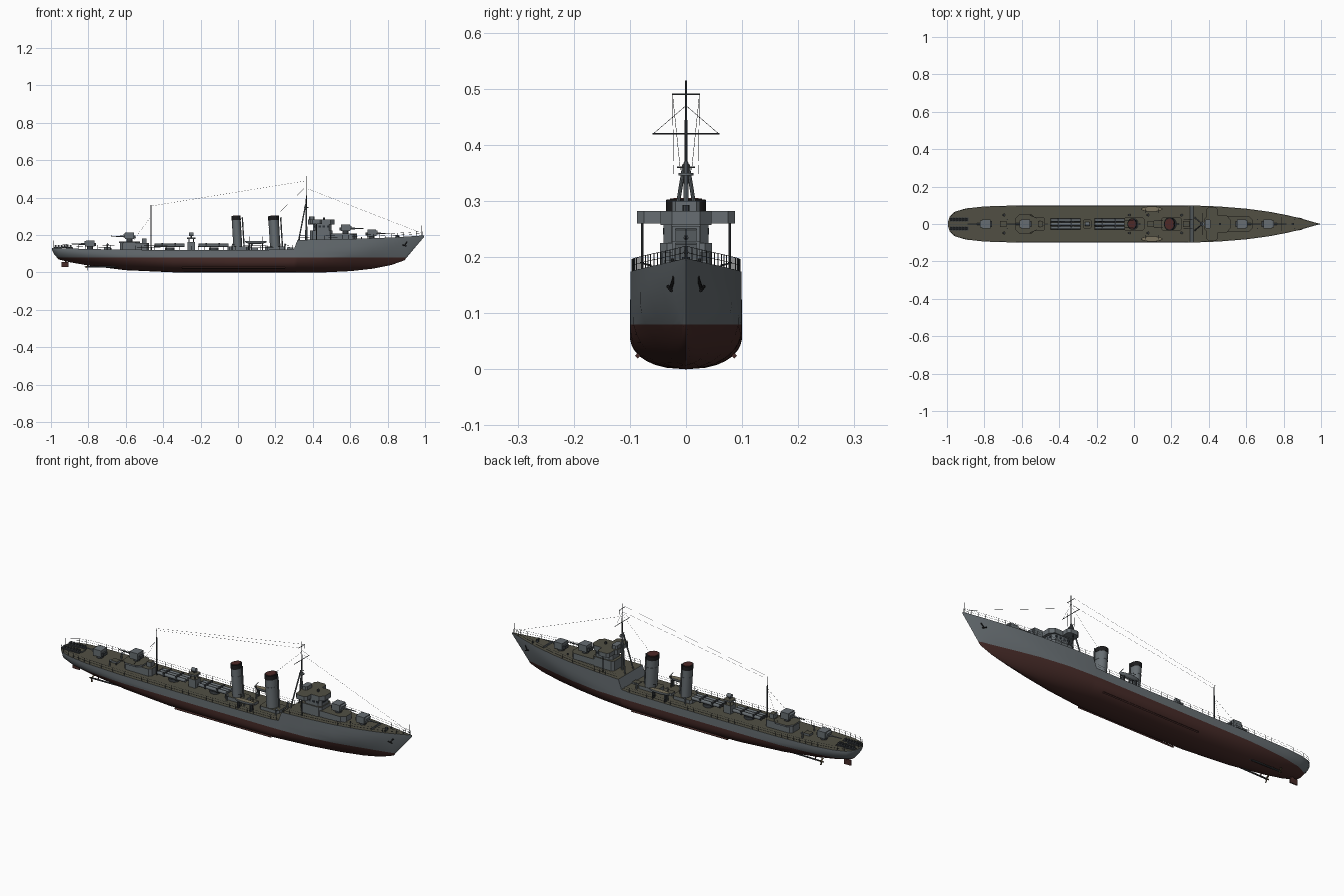
import bpy, bmesh, math
from mathutils import Vector, Matrix

if "Cube" in bpy.data.objects:
    bpy.data.objects.remove(bpy.data.objects["Cube"])

COLOURS = {
    "grey_paint": (0.135, 0.155, 0.168), "deck_brown": (0.083, 0.079, 0.057),
    "red_lead": (0.062, 0.024, 0.021), "black_paint": (0.012, 0.012, 0.013),
    "dark_steel": (0.045, 0.052, 0.058), "boat_canvas": (0.2, 0.175, 0.115),
    "funnel_inside": (0.075, 0.022, 0.02), "bronze": (0.11, 0.08, 0.04),
    "window_glass": (0.025, 0.032, 0.04)}
MATS = []
for name, rgb in COLOURS.items():
    m = bpy.data.materials.new(name)
    m.use_nodes = True
    m.diffuse_color = (*rgb, 1)
    bsdf = m.node_tree.nodes["Principled BSDF"]
    bsdf.inputs["Base Color"].default_value = (*rgb, 1)
    bsdf.inputs["Roughness"].default_value = 0.7
    MATS.append(m)
GREY, DECK, RED, BLACK, STEEL, CANVAS, INSIDE, BRONZE, GLASS = range(len(MATS))


class Part:
    """Collects primitives in one mesh and turns them into a named object."""
    def __init__(self, name):
        self.name, self.bm = name, bmesh.new()

    def paint(self, verts, mat, top=None):
        for f in {f for v in verts for f in v.link_faces}:
            f.normal_update()
            f.material_index = top if top is not None and f.normal.z > 0.7 else mat

    def box(self, c, size, mat=GREY, top=None, turn=0):
        M = Matrix.Translation(c) @ Matrix.Rotation(turn, 4, 'Y') @ Matrix.Diagonal((*size, 1))
        self.paint(bmesh.ops.create_cube(self.bm, size=1, matrix=M)["verts"], mat, top)

    def rod(self, p, q, r, mat=STEEL, r2=None, n=8, oval=1, top=None):
        p, q = Vector(p), Vector(q)
        d = q - p
        M = (Matrix.Translation((p + q) / 2) @ d.to_track_quat('Z', 'Y').to_matrix().to_4x4()
             @ Matrix.Diagonal((1, oval, 1, 1)))
        made = bmesh.ops.create_cone(self.bm, cap_ends=True, segments=n, radius1=r,
                                     radius2=r if r2 is None else r2, depth=d.length, matrix=M)
        self.paint(made["verts"], mat, top)

    def slab(self, outline, z0, z1, mat=GREY, top=None):
        lo = [self.bm.verts.new((x, y, z0)) for x, y in outline]
        hi = [self.bm.verts.new((x, y, z1)) for x, y in outline]
        n = len(lo)
        self.bm.faces.new(lo[::-1])
        self.bm.faces.new(hi)
        for i in range(n):
            self.bm.faces.new((lo[i], lo[(i + 1) % n], hi[(i + 1) % n], hi[i]))
        self.paint(lo + hi, mat, top)

    def done(self):
        used = sorted({f.material_index for f in self.bm.faces})
        for f in self.bm.faces:
            f.material_index = used.index(f.material_index)
        me = bpy.data.meshes.new(self.name)
        self.bm.to_mesh(me)
        self.bm.free()
        for i in used:
            me.materials.append(MATS[i])
        ob = bpy.data.objects.new(self.name, me)
        bpy.context.collection.objects.link(ob)
        bpy.ops.object.select_all(action='DESELECT')
        ob.select_set(True)
        bpy.context.view_layer.objects.active = ob
        bpy.ops.object.shade_smooth_by_angle(angle=math.radians(35))


def rounded(x0, x1, half, bevel):
    """Outline with chamfered corners, counter-clockwise."""
    return [(x0 + bevel, -half), (x1 - bevel, -half), (x1, bevel - half), (x1, half - bevel),
            (x1 - bevel, half), (x0 + bevel, half), (x0, half - bevel), (x0, bevel - half)]


# Hull stations: x, half beam, keel height, deck height, bilge share, section power
STATIONS = [
    (-.995, .012, .12, .132, .9, 1.8), (-.985, .04, .1, .131, .9, 1.8),
    (-.96, .065, .07, .13, .9, 1.8), (-.9, .083, .055, .128, .9, 1.9),
    (-.8, .094, .037, .125, .85, 1.8), (-.6, .1, .012, .122, .7, 1.8),
    (-.35, .1, .001, .12, .55, 2), (0, .1, 0, .12, .5, 2.2),
    (.25, .1, 0, .122, .5, 2.1), (.3, .099, 0, .126, .52, 2),
    (.318, .099, 0, .174, .4, 2), (.45, .094, 0, .176, .5, 1.8),
    (.6, .082, .007, .179, .65, 1.6), (.72, .066, .02, .183, .8, 1.45),
    (.82, .047, .04, .187, .95, 1.35), (.89, .03, .065, .191, 1, 1.25),
    (.95, .013, .137, .195, 1, 1.2), (.995, .001, .19, .198, 1, 1)]


def deck_edge(x):
    for a, b in zip(STATIONS, STATIONS[1:]):
        if a[0] <= x <= b[0]:
            t = (x - a[0]) / (b[0] - a[0])
            return a[1] + t * (b[1] - a[1]), a[3] + t * (b[3] - a[3])
    return STATIONS[-1][1], STATIONS[-1][3]


hull = Part("hull")
rings = []
for x, beam, keel, deck, bilge, power in STATIONS:
    half = []
    for i in range(13):
        t = (i / 12) ** 1.5
        u = max(0, 1 - t / bilge)
        half.append((beam * (1 - u ** power) ** (1 / power), keel + (deck - keel) * t))
    pts = [(-y, z) for y, z in half[:0:-1]] + half
    rings.append([hull.bm.verts.new((x, y, z)) for y, z in pts])
for a, b in zip(rings, rings[1:]):
    for i in range(len(a)):
        j = (i + 1) % len(a)
        f = hull.bm.faces.new((a[i], b[i], b[j], a[j]))
        f.material_index = DECK if j == 0 else GREY
hull.bm.faces.new(rings[0])
hull.bm.faces.new(rings[-1][::-1])
bmesh.ops.bisect_plane(hull.bm, geom=hull.bm.verts[:] + hull.bm.edges[:] + hull.bm.faces[:],
                       plane_co=(0, 0, .08), plane_no=(0, 0, 1))
bmesh.ops.recalc_face_normals(hull.bm, faces=hull.bm.faces)
for f in hull.bm.faces:
    if f.calc_center_median().z < .08:
        f.material_index = RED
    elif f.material_index == DECK and abs(f.normal.x) > .8:
        f.material_index = GREY
hull.done()

# Rudder, shafts, screws and bilge keels
gear = Part("rudder_and_screws")
gear.box((-.925, 0, .042), (.04, .006, .028), RED)
gear.rod((-.92, 0, .05), (-.92, 0, .075), .004, RED)
for s in (-1, 1):
    gear.rod((-.55, s * .04, .03), (-.81, s * .045, .03), .004, STEEL)
    gear.rod((-.77, s * .045, .03), (-.77, s * .03, .055), .003, RED)
    gear.rod((-.805, s * .045, .03), (-.82, s * .045, .03), .006, BRONZE, .002)
    for k in range(3):
        a = k * math.tau / 3 + .5
        gear.rod((-.806, s * .045, .03), (-.803, s * .045 + .019 * math.cos(a), .03 + .019 * math.sin(a)),
                 .003, BRONZE, .006, 6, .3)
    gear.rod((-.3, s * .086, .024), (.25, s * .086, .024), .005, RED, n=4)
gear.done()

# Guard rails along the deck edge
rails = Part("guard_rails")
for s in (-1, 1):
    for x0, x1, count in ((-.985, .29, 38), (.33, .985, 20)):
        last = None
        for i in range(count + 1):
            x = x0 + (x1 - x0) * i / count
            y, z = deck_edge(x)
            p = Vector((x, s * max(y - .002, 0), z))
            rails.rod(p, p + Vector((0, 0, .022)), .0008, n=4)
            if last:
                for h in (.011, .022):
                    up = Vector((0, 0, h))
                    rails.rod(last + up, p + up, .0005, n=4)
            last = p
rails.done()

# Main guns, each with an open-backed shield and a barrel
for label, x, z, d in (("fore_gun_low", .715, .182, 1), ("fore_gun_high", .575, .208, 1),
                       ("aft_gun_high", -.58, .166, -1), ("aft_gun_low", -.79, .125, -1)):
    g = Part(label)
    g.rod((x, 0, z), (x, 0, z + .016), .016, STEEL, n=16)
    g.box((x, 0, z + .03), (.046, .05, .034))
    g.box((x + d * .018, 0, z + .03), (.022, .038, .028), turn=d * .3)
    g.box((x - d * .026, 0, z + .024), (.012, .03, .016), STEEL)
    g.rod((x, 0, z + .026), (x + d * .05, 0, z + .027), .0045, GREY)
    g.rod((x + d * .05, 0, z + .027), (x + d * .1, 0, z + .028), .003, GREY, .0022)
    g.done()

# Forward deckhouse and bridge
bridge = Part("bridge")
bridge.slab(rounded(.46, .635, .042, .02), .172, .208, GREY, DECK)
bridge.slab(rounded(.385, .505, .046, .012), .17, .225, GREY, DECK)
bridge.slab(rounded(.4, .5, .04, .014), .225, .258, GREY, DECK)
bridge.slab(rounded(.375, .515, .045, .02), .257, .282, GREY, DECK)
bridge.slab(rounded(.385, .45, .087, .012), .26, .282, GREY, DECK)
bridge.slab(rounded(.38, .41, .025, .006), .282, .3, GREY)
bridge.rod((.46, 0, .28), (.46, 0, .293), .006, STEEL)
for s in (-1, 1):
    bridge.rod((.42, s * .078, .175), (.42, s * .078, .262), .002)
    for k in range(4):
        bridge.box((.415 + k * .022, s * .04, .246), (.012, .002, .011), GLASS)
for k in (-1, 0, 1):
    bridge.box((.5, k * .016, .246), (.002, .011, .011), GLASS)
bridge.done()

# Funnels: raked ovals with a black cap and a rim around the uptake
for label, x, w in (("aft_funnel", 0, .029), ("fore_funnel", .2, .034)):
    f = Part(label)
    f.slab(rounded(x - .055, x + .055, .036, .01), .118, .138, GREY, DECK)
    rake = -.06
    at = lambda z: (x + rake * (z - .12), 0, z)
    f.rod(at(.125), at(.285), w, GREY, w, 24, .82)
    f.rod(at(.28), at(.302), w * 1.04, BLACK, w * 1.04, 24, .82)
    f.rod(at(.3), at(.304), w * .85, INSIDE, w * .85, 24, .82)
    f.rod(at(.24), at(.243), w * 1.05, GREY, w * 1.05, 24, .82)
    f.rod((x + w + .004, 0, .13), (x + w - .006, 0, .295), .0035, GREY)
    f.done()

# Ship's boats on davits
for s, label in ((-1, "right_boat"), (1, "left_boat")):
    b = Part(label)
    made = bmesh.ops.create_uvsphere(b.bm, u_segments=20, v_segments=12, radius=1, matrix=
                                     Matrix.Translation((.095, s * .08, .165)) @ Matrix.Diagonal((.058, .014, .014, 1)))
    for v in made["verts"]:
        v.co.z = min(v.co.z, .169)
    b.paint(made["verts"], GREY, CANVAS)
    for x in (.06, .13):
        b.rod((x, s * .062, .12), (x, s * .062, .185), .002)
        b.rod((x, s * .062, .185), (x, s * .082, .19), .0016)
        b.box((x, s * .08, .137), (.006, .016, .034), STEEL)
    b.done()

# Triple torpedo tubes on turntables
for label, x in (("aft_torpedo_tubes", -.365), ("fore_torpedo_tubes", -.13)):
    t = Part(label)
    t.rod((x, 0, .118), (x, 0, .134), .026, STEEL, n=20)
    for y in (-.02, 0, .02):
        t.rod((x - .08, y, .145), (x + .08, y, .145), .0085, GREY, n=12)
        t.rod((x - .082, y, .145), (x - .076, y, .145), .0095, STEEL, n=12)
    for dx in (-.04, .03):
        t.box((x + dx, 0, .147), (.008, .062, .02), STEEL)
    t.done()

# Searchlight tower between the tubes
tower = Part("searchlight_tower")
tower.box((-.25, 0, .14), (.04, .04, .045), GREY, DECK)
for dx in (-.012, .012):
    for y in (-.012, .012):
        tower.rod((-.25 + dx, y, .16), (-.25 + dx, y, .182), .002)
tower.slab(rounded(-.273, -.227, .023, .007), .18, .188, GREY, DECK)
tower.rod((-.25, 0, .185), (-.25, 0, .196), .004)
tower.rod((-.262, 0, .204), (-.238, 0, .204), .01, GREY, n=16)
tower.done()

# Aft deckhouse with gun platform
house = Part("aft_deckhouse")
house.slab(rounded(-.63, -.475, .038, .012), .118, .158, GREY, DECK)
house.slab(rounded(-.635, -.525, .054, .024), .158, .166, GREY, DECK)
house.box((-.5, 0, .17), (.024, .03, .024), GREY, DECK)
house.done()

# Masts, yards and rigging
masts = Part("masts")
masts.rod((.365, 0, .172), (.365, 0, .37), .006, GREY, .004)
masts.rod((.365, 0, .37), (.365, 0, .515), .003, STEEL, .0015)
masts.rod((-.465, 0, .12), (-.465, 0, .36), .004, STEEL, .002)
for z, w in ((.49, .025), (.42, .06), (.36, .016)):
    masts.rod((.365, -w, z), (.365, w, z), .0014)
for s in (-1, 1):
    masts.rod((.325, s * .034, .174), (.362, s * .003, .365), .0035, GREY)
masts.rod((.365, 0, .345), (.365, 0, .35), .013, GREY, n=12)
masts.rod((.983, 0, .195), (.983, 0, .25), .0012)
masts.rod((-.985, 0, .13), (-.985, 0, .17), .0012)
masts.done()

rigging = Part("rigging")
for s in (-1, 1):
    for p, q in (((.365, s * .024, .49), (-.465, s * .01, .355)), ((.365, 0, .47), (.365, s * .058, .42)),
                 ((.365, s * .024, .49), (.365, s * .022, .348)), ((-.465, 0, .3), (-.56, s * .05, .17))):
        rigging.rod(p, q, .0004, n=4)
rigging.rod((.365, 0, .45), (.983, 0, .21), .0004, n=4)
rigging.rod((.365, 0, .46), (.2, 0, .3), .0004, n=4)
rigging.done()

# Deck fittings: depth charges, ventilators, capstan, hatches, breakwater, anchors
fit = Part("deck_fittings")
for s in (-1, 1):
    for k in range(6):
        x = -.975 + k * .016
        fit.rod((x, s * .017, .141), (x, s * .033, .141), .006, STEEL, n=10)
    fit.box((-.935, s * .025, .133), (.1, .022, .005), STEEL)
    for x in (-.7, -.03, .07, .25):
        fit.rod((x, s * .048, .12), (x, s * .048, .145), .004, GREY)
        fit.rod((x, s * .048, .145), (x + .006, s * .048, .152), .004, GREY, .007)
    fit.rod((.905, s * .021, .165), (.89, s * .028, .142), .003, BLACK)
    fit.rod((.88, s * .032, .148), (.9, s * .026, .14), .003, BLACK)
    fit.box((.79, s * .02, .19), (.004, .036, .01))
    for x in (.86, .66, -.68):
        fit.rod((x, s * .024, deck_edge(x)[1]), (x, s * .024, deck_edge(x)[1] + .008), .003)
fit.rod((.85, 0, .186), (.85, 0, .2), .007, STEEL, n=12)
for x in (-.7, -.9, .09, .28):
    fit.box((x, 0, .127), (.035, .03, .014), GREY, DECK)
fit.done()
